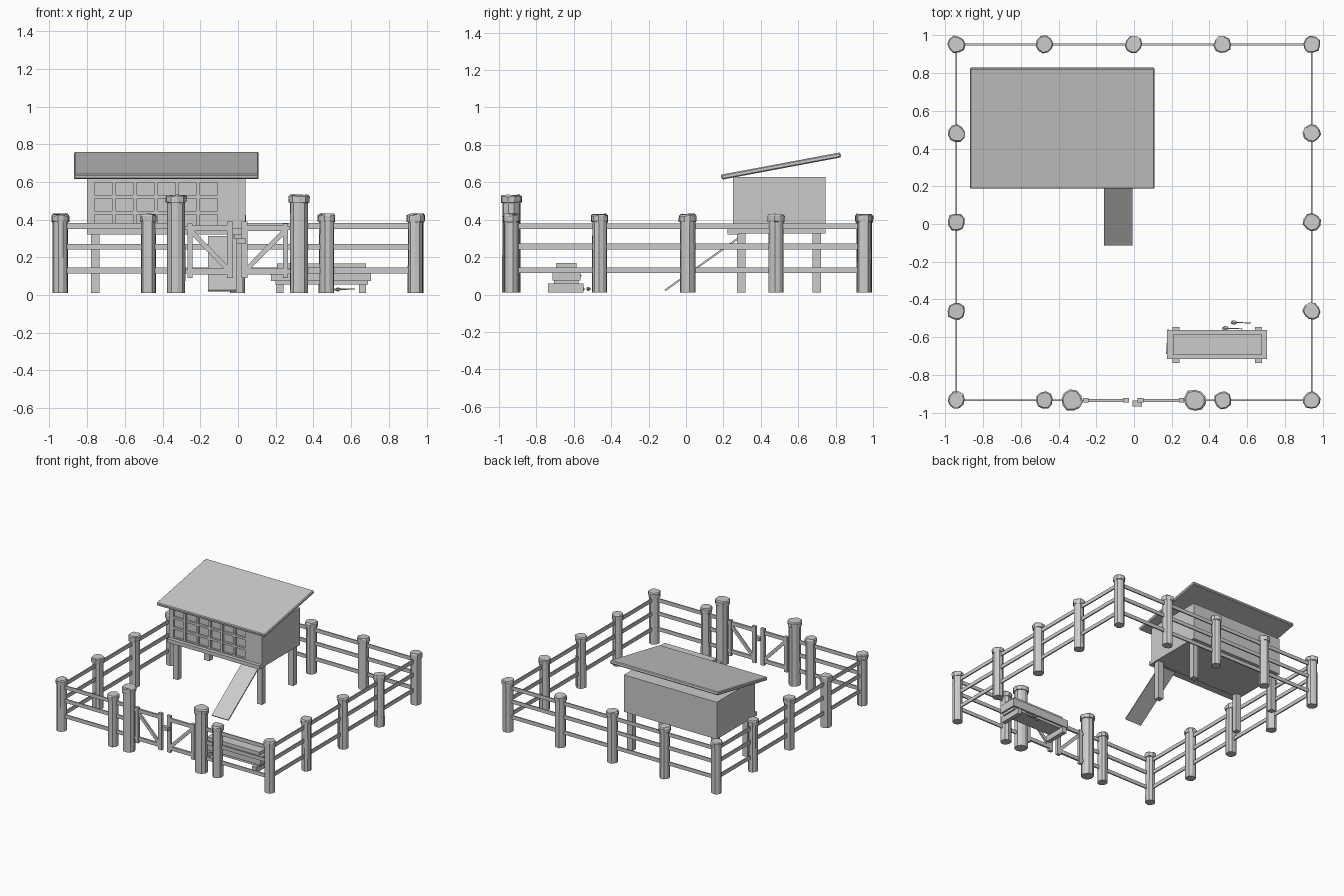
import bpy, bmesh, math, random
from mathutils import Vector, Matrix

if "Cube" in bpy.data.objects:
    bpy.data.objects.remove(bpy.data.objects["Cube"])

random.seed(4)


def finish(name, bm):
    bmesh.ops.recalc_face_normals(bm, faces=bm.faces)
    me = bpy.data.meshes.new(name)
    bm.to_mesh(me)
    bm.free()
    ob = bpy.data.objects.new(name, me)
    bpy.context.collection.objects.link(ob)
    return ob


def box(name, x, y, z, bevel=0.0):
    """Box from (min, max) ranges."""
    bm = bmesh.new()
    bmesh.ops.create_cube(bm, size=1)
    for v in bm.verts:
        v.co = Vector([(r[0] + r[1]) / 2 + c * (r[1] - r[0]) for c, r in zip(v.co, (x, y, z))])
    ob = finish(name, bm)
    if bevel:
        m = ob.modifiers.new("bevel", "BEVEL")
        m.width, m.segments = bevel, 1
    return ob


def beam(name, a, b, width, height):
    """Rectangular plank between two points, height measured upwards."""
    a, b = Vector(a), Vector(b)
    d = (b - a).normalized()
    side = d.cross(Vector((0, 0, 1))).normalized()
    up = side.cross(d)
    bm = bmesh.new()
    bmesh.ops.create_cube(bm, size=1)
    for v in bm.verts:
        c = v.co.copy()
        v.co = (a + b) / 2 + d * c.x * (b - a).length + side * c.y * width + up * c.z * height
    return finish(name, bm)


def post(name, x, y, h, r):
    """Rough hewn log with a wider, chipped cap."""
    n = 10
    rough = [random.uniform(0.91, 1.06) for _ in range(n)]
    turn = random.uniform(0, 6)
    cap = h - 0.04
    profile = [(0.01, 0.99), (0.2, 0.98), (cap, 0.97), (cap, 1.13), (h - 0.008, 1.16), (h, 1.0)]
    bm = bmesh.new()
    rings = []
    for z, s in profile:
        ring = []
        for i in range(n):
            a = turn + i * math.tau / n
            q = r * s * rough[i] * random.uniform(0.98, 1.02)
            dz = random.uniform(-0.005, 0.003) if z > 0.25 else 0
            ring.append(bm.verts.new((x + q * math.cos(a), y + q * math.sin(a), z + dz)))
        rings.append(ring)
    for lo, hi in zip(rings, rings[1:]):
        for i in range(n):
            j = (i + 1) % n
            bm.faces.new((lo[i], lo[j], hi[j], hi[i]))
    bm.faces.new(rings[0])
    bm.faces.new(rings[-1])
    return finish(name, bm)


# Fence posts and taller gate posts
X, Y0, Y1 = 0.943, -0.935, 0.952
ys = [Y0, -0.463, 0.01, 0.48, Y1]
for s in (-1, 1):
    for y in ys:
        post("fence_post", s * X, y, 0.43, 0.041)
for x in (-0.475, -0.003, 0.47):
    post("fence_post", x, Y1, 0.43, 0.041)
for x in (-0.475, 0.47):
    post("fence_post", x, Y0, 0.43, 0.041)
for x in (-0.33, 0.322):
    post("gate_post", x, Y0, 0.533, 0.051)

# Fence rails
for z in (0.13, 0.257, 0.366):
    beam("back_rail", (-X, Y1, z), (X, Y1, z), 0.01, 0.03)
    beam("front_rail_left", (-X, Y0, z), (-0.33, Y0, z), 0.01, 0.03)
    beam("front_rail_right", (0.322, Y0, z), (X, Y0, z), 0.01, 0.03)
    for s in (-1, 1):
        beam("side_rail", (s * X, Y0, z), (s * X, Y1, z), 0.01, 0.03)

# Double gate
for s, outer, inner in ((-1, -0.255, -0.043), (1, 0.252, 0.035)):
    box("gate_outer_stile", (outer - 0.014, outer + 0.014), (Y0 - 0.012, Y0 + 0.012), (0.09, 0.38))
    box("gate_inner_stile", (inner - 0.016, inner + 0.016), (Y0 - 0.012, Y0 + 0.012), (0.09, 0.39))
    for z in (0.125, 0.355):
        beam("gate_rail", (outer, Y0, z), (inner, Y0, z), 0.016, 0.03)
    beam("gate_brace", (outer, Y0, 0.345), (inner, Y0, 0.125), 0.014, 0.026)
    for z in (0.125, 0.355):
        beam("gate_hinge", (outer, Y0, z), (outer + s * 0.05, Y0, z), 0.01, 0.02)
box("gate_latch", (-0.008, 0.042), (-0.968, -0.935), (0.272, 0.3))

# Coop legs, body and floor
for x in (-0.757, 0.003):
    for y in (0.295, 0.7):
        box("coop_leg", (x - 0.023, x + 0.023), (y - 0.023, y + 0.023), (0.01, 0.34))
F = 0.25
box("coop_body", (-0.80, 0.04), (F + 0.018, 0.745), (0.325, 0.628))
box("coop_front_sill", (-0.80, 0.04), (0.222, 0.28), (0.322, 0.352))
box("coop_front_wall", (-0.10, 0.04), (F, 0.28), (0.35, 0.625))
box("coop_left_trim", (-0.80, -0.765), (F, 0.28), (0.35, 0.625))
box("coop_top_trim", (-0.80, 0.04), (F, 0.28), (0.6, 0.625))

# Window lattice: six columns by three rows
x0, x1, z0, z1 = -0.77, -0.10, 0.352, 0.605
for i in range(7):
    x = x0 + (x1 - x0) * i / 6
    box("window_upright", (x - 0.01, x + 0.01), (F, 0.275), (z0, z1))
for i in range(4):
    z = z0 + (z1 - z0) * i / 3
    box("window_crossbar", (x0, x1), (F + 0.002, 0.275), (z - 0.009, z + 0.009))

# Sloping roof
roof = box("coop_roof", (-0.49, 0.49), (-0.325, 0.325), (-0.0135, 0.0135), 0.006)
roof.matrix_world = Matrix.Translation((-0.38, 0.508, 0.687)) @ Matrix.Rotation(math.radians(10.6), 4, "X")

# Entry ramp
beam("ramp", (-0.083, -0.112, 0.022), (-0.083, 0.29, 0.308), 0.15, 0.01)

# Feeding trough with lid on cross feet
for x in (0.222, 0.66):
    box("trough_foot", (x - 0.018, x + 0.018), (-0.738, -0.547), (0.012, 0.06))
box("trough_base", (0.2, 0.69), (-0.705, -0.575), (0.055, 0.08))
box("trough_body", (0.175, 0.705), (-0.715, -0.563), (0.075, 0.14))
box("trough_lid", (0.208, 0.68), (-0.695, -0.585), (0.14, 0.168))

# Scattered feed and twigs
for x, y in ((0.53, -0.522), (0.485, -0.553)):
    bm = bmesh.new()
    bmesh.ops.create_icosphere(bm, subdivisions=1, radius=0.016,
                               matrix=Matrix.Translation((x, y, 0.03)) @ Matrix.Diagonal((1.2, 0.8, 0.7, 1)))
    finish("feed_lump", bm)
    beam("twig", (x, y, 0.03), (x + 0.09, y - 0.003, 0.032), 0.005, 0.006)
beam("twig", (0.182, -0.56, 0.1), (0.172, -0.69, 0.12), 0.006, 0.006)
